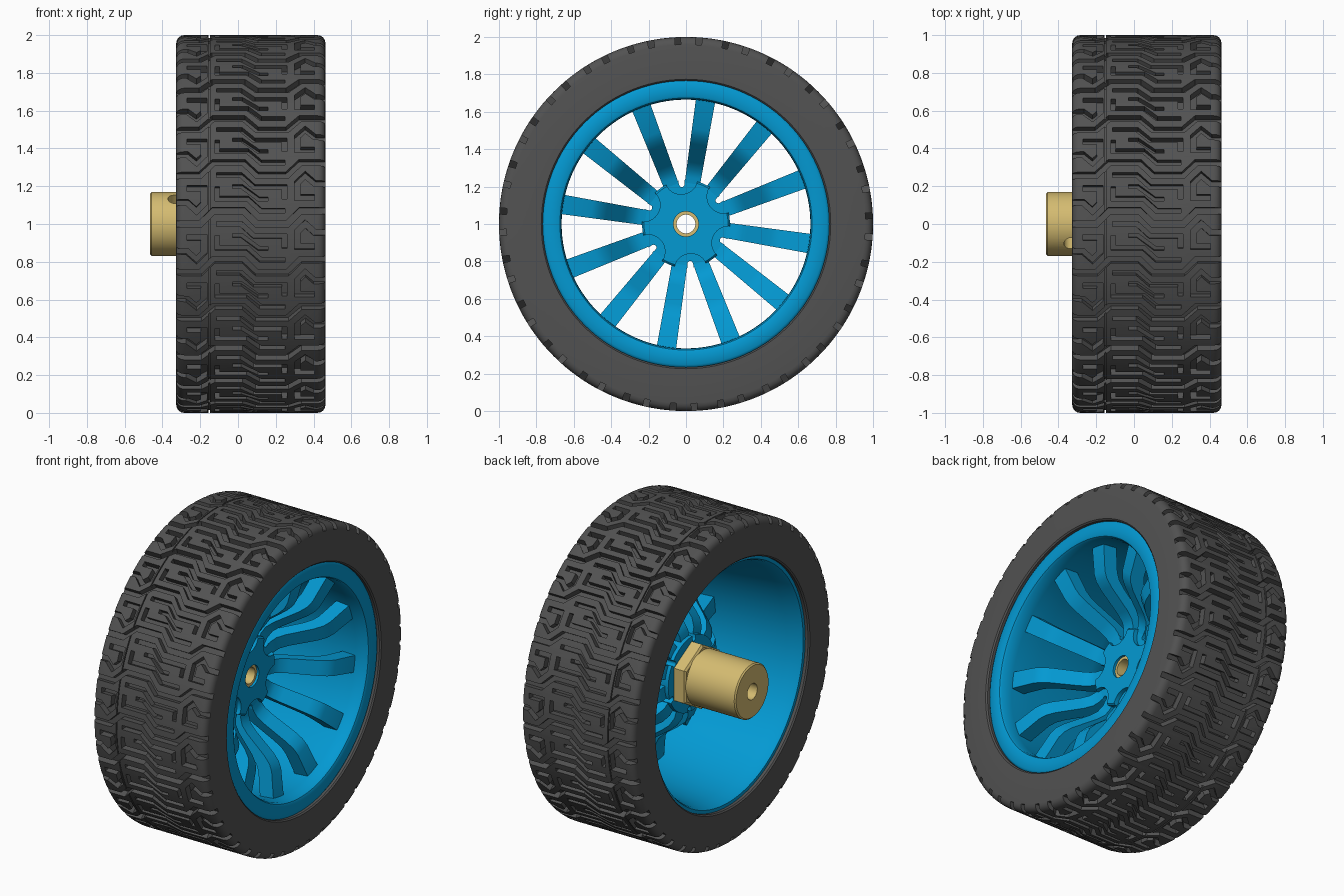
import bpy, bmesh, math
from mathutils import Vector

cube = bpy.data.objects.get("Cube")
if cube:
    bpy.data.objects.remove(cube, do_unlink=True)


def material(name, rgb):
    mat = bpy.data.materials.new(name)
    mat.use_nodes = True
    colour = (*rgb, 1.0)
    mat.diffuse_color = colour
    mat.node_tree.nodes["Principled BSDF"].inputs["Base Color"].default_value = colour
    return mat


RUBBER = material("dark grey rubber", (0.085, 0.085, 0.085))
BLUE = material("bright blue plastic", (0.001, 0.32, 0.65))
BRASS = material("brass", (0.66, 0.50, 0.165))


def polar(x, r, a):
    """Point at radius r and angle a around the axle, which runs along x."""
    return Vector((x, r * math.cos(a), 1 + r * math.sin(a)))


def make(name, bm, mat=None):
    bmesh.ops.recalc_face_normals(bm, faces=bm.faces)
    mesh = bpy.data.meshes.new(name)
    bm.to_mesh(mesh)
    bm.free()
    obj = bpy.data.objects.new(name, mesh)
    bpy.context.scene.collection.objects.link(obj)
    if mat:
        mesh.materials.append(mat)
    return obj


def smooth(obj, angle=32):
    bpy.ops.object.select_all(action="DESELECT")
    obj.select_set(True)
    bpy.context.view_layer.objects.active = obj
    bpy.ops.object.shade_smooth_by_angle(angle=math.radians(angle))


def prism(bm, pts, lo, hi, place):
    """Extrude a 2D outline from lo to hi through a placing function."""
    ends = [[bm.verts.new(place(p[0], p[1], t)) for p in pts] for t in (lo, hi)]
    n = len(pts)
    bm.faces.new(ends[0])
    bm.faces.new(ends[1][::-1])
    for i in range(n):
        j = (i + 1) % n
        bm.faces.new((ends[0][i], ends[1][i], ends[1][j], ends[0][j]))


def revolve(name, profile, mat, segments=96, start=0.0):
    """Spin a closed (x, r) outline around the axle."""
    bm = bmesh.new()
    rings = [[bm.verts.new(polar(x, r, start + math.tau * k / segments)) for x, r in profile]
             for k in range(segments)]
    n = len(profile)
    for k in range(segments):
        a, b = rings[k], rings[(k + 1) % segments]
        for i in range(n):
            j = (i + 1) % n
            bm.faces.new((a[i], a[j], b[j], b[i]))
    return make(name, bm, mat)


def cut(obj, cutter):
    """Subtract the cutter, keep the result and drop the cutter."""
    mod = obj.modifiers.new("cut", "BOOLEAN")
    mod.operation, mod.solver, mod.object = "DIFFERENCE", "EXACT", cutter
    mod.use_self = True
    bpy.context.view_layer.update()
    graph = bpy.context.evaluated_depsgraph_get()
    mesh = bpy.data.meshes.new_from_object(obj.evaluated_get(graph))
    obj.modifiers.clear()
    obj.data = mesh
    bpy.data.objects.remove(cutter, do_unlink=True)


def ribbon(path, width):
    """Outline of a mitred stroke along a 2D path."""
    pts = [Vector(p) for p in path]
    dirs = [(b - a).normalized() for a, b in zip(pts, pts[1:])]
    left, right = [], []
    for i, p in enumerate(pts):
        d0, d1 = dirs[max(i - 1, 0)], dirs[min(i, len(dirs) - 1)]
        normal = Vector((-(d0 + d1).y, (d0 + d1).x)).normalized()
        off = normal * (width / 2 / normal.dot(Vector((-d0.y, d0.x))))
        left.append(p + off)
        right.append(p - off)
    return left + right[::-1]


# Tyre: one flat tread tile with maze grooves, wrapped and repeated round the wheel
TILES, STRIPS = 24, 5
PITCH = math.tau / TILES
X0, X1, ROUND, BORE = -0.327, 0.463, 0.042, 0.766
MID = (X0 + X1) / 2


def flat(x, u, r):
    return Vector((x, u, r))


section = [(X1 - 0.008, BORE), (X1, BORE + 0.008)]
arc = [math.radians(22.5 * k) for k in range(5)]
section += [(X1 - ROUND + ROUND * math.cos(a), 1 - ROUND + ROUND * math.sin(a)) for a in arc]
section += [(2 * MID - x, r) for x, r in reversed(section)]
bm = bmesh.new()
prism(bm, section, 0, PITCH, lambda x, r, u: flat(x, u, r))
tyre = make("tyre", bm, RUBBER)

main_groove = [(-0.36, 0), (-0.2, 0), (-0.13, 0.07), (0.03, 0.07),
               (0.1, 0), (0.26, 0), (0.33, 0.07), (0.49, 0.07)]
middle_groove = [(-0.03, 0.2), (0.02, 0.2), (0.11, 0.132), (0.16, 0.132)]
inner_hook = [(-0.11, 0.2), (-0.11, 0.135), (0.05, 0.135), (0.12, 0.07), (0.25, 0.07)]
shoulder_hook = [(-0.36, 0.115), (-0.27, 0.115), (-0.22, 0.07), (-0.18, 0.11),
                 (-0.18, 0.19), (-0.27, 0.19)]
strokes = [(main_groove, 0.034), (middle_groove, 0.022)]
for hook, width in ((inner_hook, 0.026), (shoulder_hook, 0.032)):
    turned = [(2 * MID - x, 0.332 - u) for x, u in hook]
    strokes += [(hook, width), (turned, width)]
bm = bmesh.new()
for path, width in strokes:
    for shift in (-PITCH, 0, PITCH):
        moved = [(x, u + shift) for x, u in path]
        prism(bm, ribbon(moved, width), 0.96, 1.05, flat)
prism(bm, ribbon([(-0.152, -0.1), (-0.152, PITCH + 0.1)], 0.006), 0.985, 1.06, flat)
cut(tyre, make("groove_cutter", bm))

tile = bmesh.new()
tile.from_mesh(tyre.data)
for k in range(1, STRIPS):
    bmesh.ops.bisect_plane(tile, geom=tile.verts[:] + tile.edges[:] + tile.faces[:],
                           plane_co=(0, PITCH * k / STRIPS, 0), plane_no=(0, 1, 0))
ends = [f for f in tile.faces
        if any(all(abs(v.co.y - u) < 1e-4 for v in f.verts) for u in (0, PITCH))]
bmesh.ops.delete(tile, geom=ends, context="FACES")
bmesh.ops.triangulate(tile, faces=tile.faces)
bm = bmesh.new()
for k in range(TILES):
    new = {v: bm.verts.new(polar(v.co.x, v.co.z, -v.co.y - k * PITCH)) for v in tile.verts}
    for f in tile.faces:
        bm.faces.new([new[v] for v in f.verts])
tile.free()
bmesh.ops.remove_doubles(bm, verts=bm.verts, dist=1e-4)
bpy.data.objects.remove(tyre, do_unlink=True)
smooth(make("tyre", bm, RUBBER))

# Rim: a tapered barrel with a rounded front lip
rim = revolve("rim", [(0.43, 0.772), (0.44, 0.764), (0.447, 0.752), (0.447, 0.685),
                      (0.442, 0.674), (0.43, 0.667), (0.36, 0.665), (0.2, 0.68),
                      (-0.2, 0.72), (-0.28, 0.735), (-0.3, 0.745), (-0.3, 0.772)], BLUE, 120)
smooth(rim)

# Spokes: twelve arms, flat near the rim and the hub with a steep middle
side = [(0.17, 0.07), (0.25, 0.075), (0.29, 0.09), (0.33, 0.13), (0.43, 0.265),
        (0.47, 0.305), (0.51, 0.325), (0.68, 0.36), (0.68, 0.265), (0.53, 0.235),
        (0.49, 0.215), (0.45, 0.175), (0.36, 0.055), (0.32, 0.01), (0.27, -0.015),
        (0.17, -0.02)]
bm = bmesh.new()
for k in range(12):
    a = math.radians(81 + 30 * k)
    across = Vector((0, -math.sin(a), math.cos(a)))
    prism(bm, side, -1, 1,
          lambda r, x, t: polar(x, r, a) + across * t * (0.036 + 0.024 * r))
smooth(make("spokes", bm, BLUE), 25)

# Hub: a disc with six scallops and slots between pairs of spokes
hub = revolve("hub", [(-0.04, 0.067), (-0.04, 0.235), (0.09, 0.235), (0.1, 0.225),
                      (0.1, 0.067)], BLUE, 72)
bm = bmesh.new()
for k in range(6):
    a = math.radians(96 + 60 * k)
    out = Vector((math.cos(a), math.sin(a)))
    circle = [out * 0.25 + Vector((math.cos(t), math.sin(t))) * 0.09
              for t in (math.tau * i / 32 for i in range(32))]
    prism(bm, circle, 0.073, 0.2, lambda y, z, x: Vector((x, y, 1 + z)))
cut(hub, make("scallop_cutter", bm))
bm = bmesh.new()
for k in range(6):
    a = math.radians(96 + 60 * k)
    out = Vector((math.cos(a), math.sin(a)))
    turn = [a + math.pi / 2 + math.pi * i / 8 for i in range(9)]
    slot = [out * 0.215 + Vector((math.cos(t), math.sin(t))) * 0.016 for t in turn]
    slot += [slot[-1] + out * 0.1, slot[0] + out * 0.1]
    prism(bm, slot, -0.1, 0.2, lambda y, z, x: Vector((x, y, 1 + z)))
cut(hub, make("slot_cutter", bm))
smooth(hub)

# Brass coupling: bored sleeve with a set-screw hole, and a hexagonal collar
sleeve = revolve("coupling_sleeve", [(-0.465, 0.05), (-0.465, 0.162), (-0.457, 0.17),
                                     (-0.06, 0.17), (-0.06, 0.068), (0.085, 0.068),
                                     (0.085, 0.05)], BRASS, 64)
a = math.radians(128)
out, across = Vector((0, math.cos(a), math.sin(a))), Vector((0, -math.sin(a), math.cos(a)))
bm = bmesh.new()
circle = [(0.036 * math.cos(math.tau * i / 24), 0.036 * math.sin(math.tau * i / 24))
          for i in range(24)]
prism(bm, circle, 0.02, 0.25,
      lambda p, q, t: Vector((-0.335 + p, 0, 1)) + across * q + out * t)
cut(sleeve, make("screw_cutter", bm))
smooth(sleeve)
revolve("coupling_hex_collar", [(-0.12, 0.1), (-0.12, 0.19), (-0.11, 0.205), (-0.035, 0.205),
                                (-0.035, 0.1)], BRASS, 6, math.pi / 2)
